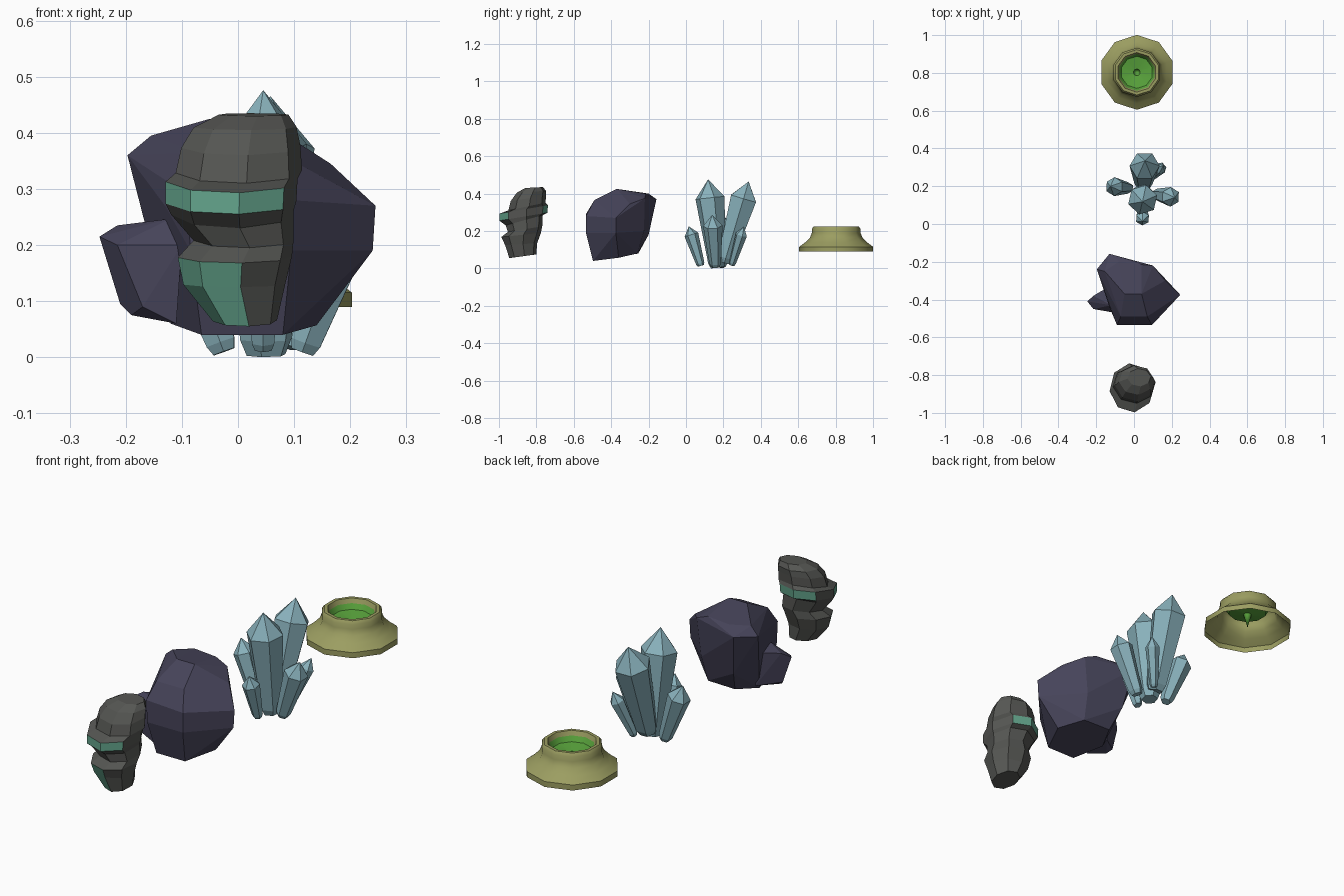
import bpy, bmesh, math
from mathutils import Vector

if "Cube" in bpy.data.objects:
    bpy.data.objects.remove(bpy.data.objects["Cube"])


def material(name, rgb):
    m = bpy.data.materials.new(name)
    m.diffuse_color = (*rgb, 1)
    m.use_nodes = True
    m.node_tree.nodes["Principled BSDF"].inputs["Base Color"].default_value = m.diffuse_color
    return m


STONE = material("grey stone", (0.09, 0.092, 0.085))
TEAL = material("teal ore", (0.125, 0.37, 0.26))
SLATE = material("dark slate", (0.062, 0.058, 0.102))
ICE = material("pale blue crystal", (0.25, 0.44, 0.50))
OLIVE = material("olive crust", (0.33, 0.34, 0.12))
GREEN = material("green pool", (0.10, 0.37, 0.045))


def finish(name, bm, *mats):
    me = bpy.data.meshes.new(name)
    bm.to_mesh(me)
    bm.free()
    for m in mats:
        me.materials.append(m)
    ob = bpy.data.objects.new(name, me)
    bpy.context.collection.objects.link(ob)
    return ob


def hull(name, points, mat):
    bm = bmesh.new()
    for p in points:
        bm.verts.new(p)
    res = bmesh.ops.convex_hull(bm, input=bm.verts[:])
    loose = [v for v in bm.verts if not v.link_faces]
    bmesh.ops.delete(bm, geom=loose, context='VERTS')
    bmesh.ops.dissolve_limit(bm, angle_limit=math.radians(6), verts=bm.verts[:], edges=bm.edges[:])
    bmesh.ops.recalc_face_normals(bm, faces=bm.faces[:])
    return finish(name, bm, mat)


def loft(bm, rings):
    """Bridge rings of equal point count; returns (row, column, face)."""
    rows = [[bm.verts.new(p) for p in r] for r in rings]
    n = len(rows[0])
    out = []
    for i in range(len(rows) - 1):
        a, b = rows[i], rows[i + 1]
        for k in range(n):
            j = (k + 1) % n
            out.append((i, k, bm.faces.new((a[k], a[j], b[j], b[k]))))
    return rows, out


# Ore rock: tilted eight-sided rings (x min, x max, y min, y max, z front, z back)
ORE = [
    (-.045, .07, -.945, -.80, .055, .075),
    (-.098, .085, -.968, -.795, .125, .135),
    (-.108, .097, -.988, -.775, .168, .19),
    (-.08, .10, -.953, -.768, .195, .225),
    (-.12, .10, -.965, -.765, .23, .285),
    (-.13, .105, -.998, -.74, .255, .298),
    (-.13, .107, -.998, -.737, .293, .338),
    (-.112, .115, -.95, -.75, .31, .352),
    (-.102, .112, -.938, -.748, .36, .39),
    (-.08, .105, -.905, -.748, .405, .415),
    (-.035, .09, -.86, -.765, .43, .435),
]
rings = []
for x0, x1, y0, y1, zf, zb in ORE:
    ring = []
    for k in range(8):
        a = math.radians(-83 + 45 * k)
        c, s = math.cos(a), math.sin(a)
        ring.append(((x0 + x1) / 2 + (x1 - x0) / 2 * c,
                     (y0 + y1) / 2 + (y1 - y0) / 2 * s,
                     zf + (zb - zf) * (s + 1) / 2))
    rings.append(ring)
bm = bmesh.new()
rows, faces = loft(bm, rings)
bm.faces.new(rows[0][::-1])
bm.faces.new(rows[-1])
for row, col, f in faces:
    ny = math.sin(math.radians(-60.5 + 45 * col))
    # Vein band at front and back, ore patch on the lower front left
    if row == 5 and (ny < -.4 or ny > .7):
        f.material_index = 1
    if row in (0, 1) and col in (6, 7):
        f.material_index = 1
finish("ore_rock", bm, STONE, TEAL)

# Dark boulder and the small one against its side
hull("boulder", [
    (-.13, -.158, .37), (-.197, -.24, .36), (-.155, -.25, .395), (-.175, -.28, .27),
    (.10, -.22, .375), (.165, -.30, .345), (.245, -.375, .27), (.24, -.375, .19),
    (.095, -.535, .28), (.095, -.535, .19), (-.09, -.535, .29), (-.085, -.535, .19),
    (.14, -.36, .057), (.08, -.497, .04), (-.065, -.497, .04), (-.12, -.36, .06),
    (-.07, -.255, .08), (.07, -.26, .08), (-.10, -.20, .18), (.08, -.225, .2),
    (-.05, -.37, .425), (.04, -.37, .425), (.04, -.215, .40), (-.08, -.20, .40),
    (.07, -.49, .365), (-.07, -.49, .365), (-.13, -.44, .27),
], SLATE)
hull("small_boulder", [
    (-.247, -.41, .215), (-.215, -.38, .235), (-.12, -.43, .247), (-.13, -.33, .235),
    (-.21, -.40, .095), (-.19, -.42, .075), (-.11, -.455, .06), (-.10, -.47, .2),
    (-.215, -.45, .20), (-.12, -.33, .08), (-.17, -.455, .09),
], SLATE)


# Crystals: six-sided shafts widening to a shoulder, then a point
def crystal(name, base, tip, r, spin):
    base, tip = Vector(base), Vector(tip)
    axis = tip - base
    q = Vector((0, 0, 1)).rotation_difference(axis.normalized())
    rings = []
    for t, s in ((0, .45), (.06, .6), (.79, 1)):
        rings.append([base + axis * t + q @ Vector((math.cos(a) * r * s, math.sin(a) * r * s, 0))
                      for a in (spin + k * math.tau / 6 for k in range(6))])
    bm = bmesh.new()
    rows, _ = loft(bm, rings)
    bm.faces.new(rows[0][::-1])
    top = bm.verts.new(tip)
    for k in range(6):
        bm.faces.new((rows[-1][k], rows[-1][(k + 1) % 6], top))
    finish(name, bm, ICE)


for args in [
    ("tall_crystal_front", (.05, .168, .004), (.045, .118, .476), .08, .3),
    ("tall_crystal_back", (.05, .205, .03), (.058, .335, .465), .08, 0),
    ("left_crystal", (-.025, .19, .01), (-.125, .2, .285), .05, .5),
    ("right_crystal", (.115, .157, .01), (.215, .14, .287), .052, .5),
    ("front_crystal", (.045, .08, .014), (.045, .015, .225), .038, .5),
    ("back_right_crystal", (.09, .245, .018), (.155, .31, .225), .032, .2),
]:
    crystal(*args)


# Vent: lathed ten-sided shell, open underneath, with a pool in its mouth
def lathe(name, profile, mat, tip=None):
    cx, cy = .015, .803
    bm = bmesh.new()
    rows, _ = loft(bm, [[(cx + r * math.cos(a), cy + r * math.sin(a), z)
                         for a in (math.pi / 2 + k * math.tau / 10 for k in range(10))]
                        for r, z in profile])
    if tip:
        top = bm.verts.new((cx, cy, tip))
        for k in range(10):
            bm.faces.new((rows[-1][k], rows[-1][(k + 1) % 10], top))
    ob = finish(name, bm, mat)
    bpy.context.view_layer.objects.active = ob
    ob.select_set(True)
    bpy.ops.object.shade_smooth_by_angle(angle=math.radians(50))
    ob.select_set(False)


lathe("vent_crust", [(.198, .09), (.198, .115), (.165, .14), (.14, .165), (.13, .19),
                     (.13, .212), (.12, .225), (.105, .225), (.097, .205)], OLIVE)
lathe("vent_pool", [(.098, .206), (.085, .182), (.018, .17)], GREEN, tip=.105)
